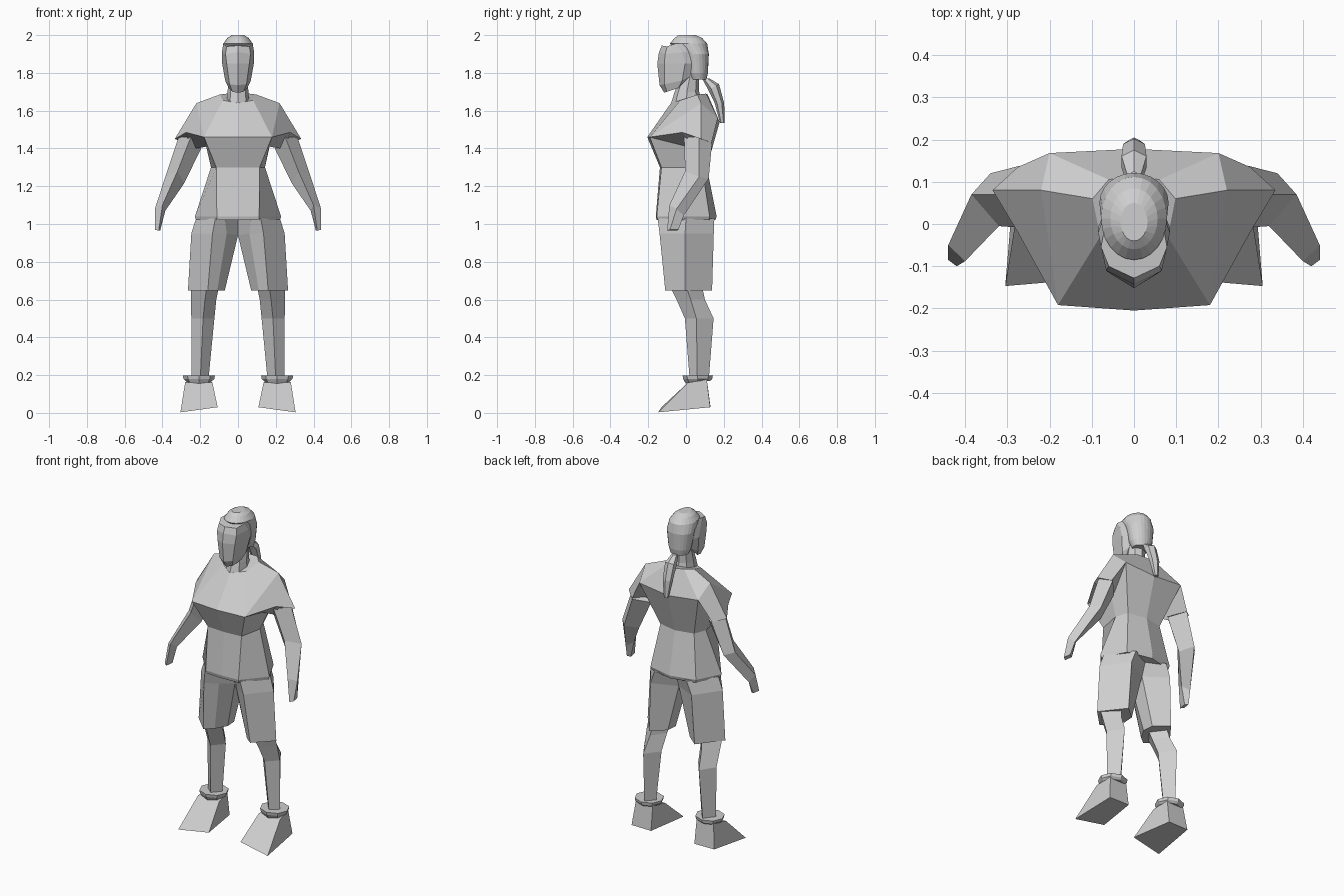
import bpy, bmesh, math

grey = bpy.data.materials.new("light_grey")
grey.diffuse_color = (0.62, 0.62, 0.62, 1)


def loft(name, rings, side=1):
    """Skin a stack of equal-length rings and cap both ends."""
    bm = bmesh.new()
    rows = [[bm.verts.new((x * side, y, z)) for x, y, z in r] for r in rings]
    n = len(rows[0])
    for a, b in zip(rows, rows[1:]):
        for i in range(n):
            j = (i + 1) % n
            bm.faces.new((a[i], a[j], b[j], b[i]))
    bm.faces.new(rows[0])
    bm.faces.new(rows[-1])
    bmesh.ops.remove_doubles(bm, verts=bm.verts, dist=0.0005)
    bmesh.ops.recalc_face_normals(bm, faces=bm.faces)
    me = bpy.data.meshes.new(name)
    bm.to_mesh(me)
    bm.free()
    me.materials.append(grey)
    ob = bpy.data.objects.new(name, me)
    bpy.context.collection.objects.link(ob)
    return ob


def sym(*half):
    """Half ring from front centre to back centre, completed by mirroring."""
    return list(half) + [(-x, y, z) for x, y, z in half[-2:0:-1]]


def flat(z, *pts):
    return [(x, y, z) for x, y in pts]


def pair(name, rings):
    for label, s in (("left", 1), ("right", -1)):
        loft(f"{label}_{name}", rings, s)


def ellipse(z, rx, y0, y1, n=24, tilt=0.0):
    cy, ry = (y0 + y1) / 2, (y1 - y0) / 2
    return [(rx * math.sin(2 * math.pi * i / n), cy - ry * math.cos(2 * math.pi * i / n),
             z + tilt * math.cos(2 * math.pi * i / n)) for i in range(n)]


# shirt body: hem, waist, bust, shoulders, neckline
bust, bust_side = (0, -.205, 1.46), (.18, -.192, 1.46)
back_side, back = (.2, .168, 1.56), (0, .178, 1.54)
shoulder, armpit = (.22, .08, 1.64), (.165, .005, 1.41)
loft("shirt", [
    sym(*flat(1.02, (0, -.155), (.11, -.15), (.222, -.02), (.15, .12), (0, .155))),
    sym(*flat(1.04, (0, -.16), (.112, -.155), (.228, -.02), (.155, .125), (0, .162))),
    sym(*flat(1.30, (0, -.138), (.115, -.13), (.143, .01), (.115, .085), (0, .11))),
    sym(bust, bust_side, armpit, back_side, back),
    sym(bust, bust_side, shoulder, back_side, back),
    sym((0, -.08, 1.64), (.08, -.03, 1.655), (.098, .06, 1.685), (.06, .105, 1.69), (0, .115, 1.685)),
])

# sleeves
pair("sleeve", [
    [bust_side, shoulder, back_side, armpit],
    [(.275, -.02, 1.485), (.335, .08, 1.45), (.275, .135, 1.43), (.25, .05, 1.395)],
])

# arms with tapered hands: front, outer, back, inner corners
pair("arm", [
    [(.25, -.01, 1.46), (.315, .07, 1.46), (.27, .138, 1.43), (.195, .06, 1.40)],
    [(.32, -.005, 1.28), (.385, .07, 1.25), (.34, .12, 1.24), (.285, .05, 1.215)],
    [(.40, -.088, 1.10), (.44, -.05, 1.08), (.42, -.012, 1.045), (.385, -.045, 1.07)],
    [(.42, -.1, .965), (.44, -.085, .97), (.432, -.04, .97), (.412, -.05, .965)],
])

# shorts legs with diamond sections, open between the thighs
pair("shorts_leg", [
    flat(1.03, (0, -.05), (.07, -.13), (.12, -.15), (.222, 0), (.11, .15), (0, .10)),
    [(0, -.03, .94), (.06, -.10, .95), (.135, -.14, .95), (.247, -.005, .95), (.14, .147, .95), (0, .07, .94)],
    flat(.648, (.07, 0), (.11, -.07), (.16, -.11), (.265, -.005), (.155, .138), (.075, .07)),
])

# lower legs: knee, calf, ankle
pair("lower_leg", [
    flat(.67, (.10, 0), (.165, -.085), (.25, 0), (.165, .085)),
    flat(.60, (.115, .02), (.175, -.05), (.25, .025), (.175, .10)),
    flat(.50, (.125, .06), (.185, -.006), (.247, .055), (.19, .146)),
    flat(.17, (.157, .07), (.20, .02), (.246, .06), (.20, .12)),
])


# shoe collars
def collar(z, s, dip=0):
    return [(.207 + .085 * s * math.sin(math.tau * i / 8),
             .062 - .08 * s * math.cos(math.tau * i / 8),
             z - dip * max(0, math.cos(math.tau * i / 8))) for i in range(8)]


pair("shoe_collar", [collar(.168, .8, .012), collar(.18, .96), collar(.197, 1)])

# wedge shoes
pair("shoe", [
    [(.108, -.13, .03), (.305, -.147, .003), (.282, .128, .03), (.148, .13, .03)],
    [(.135, .01, .16), (.28, .01, .16), (.265, .11, .178), (.15, .11, .178)],
])

# neck
loft("neck", [
    ellipse(1.63, .062, -.082, .085, 8),
    ellipse(1.70, .055, -.06, .07, 8),
    ellipse(1.79, .05, -.025, .07, 8),
])

# face: jaw, cheeks, brow, fringe
loft("face", [
    sym((0, -.115, 1.695), (.03, -.10, 1.70), (.05, -.04, 1.72), (.04, .0, 1.76), (0, .01, 1.76)),
    sym((0, -.14, 1.735), (.045, -.115, 1.74), (.068, -.02, 1.76), (.05, .02, 1.78), (0, .04, 1.78)),
    sym((0, -.152, 1.85), (.06, -.115, 1.85), (.084, -.005, 1.85), (.06, .05, 1.85), (0, .06, 1.85)),
    sym((0, -.143, 1.91), (.066, -.11, 1.90), (.085, -.02, 1.91), (.06, .05, 1.91), (0, .06, 1.91)),
    sym((0, -.128, 1.945), (.06, -.10, 1.94), (.078, -.055, 1.955), (.06, .05, 1.96), (0, .06, 1.96)),
])

# hair cap and back of the hair
loft("hair", [
    ellipse(1.765, .055, .02, .108),
    ellipse(1.80, .068, .00, .116),
    ellipse(1.90, .082, -.02, .121),
    ellipse(1.955, .078, -.085, .112),
    ellipse(1.985, .056, -.06, .085),
    ellipse(2.0, .032, -.04, .05),
])

# ponytail
loft("ponytail", [
    ellipse(1.77, .018, .085, .125, 6),
    ellipse(1.725, .034, .118, .175, 6, -.015),
    ellipse(1.64, .03, .152, .202, 6),
    ellipse(1.535, .014, .18, .205, 6),
])
